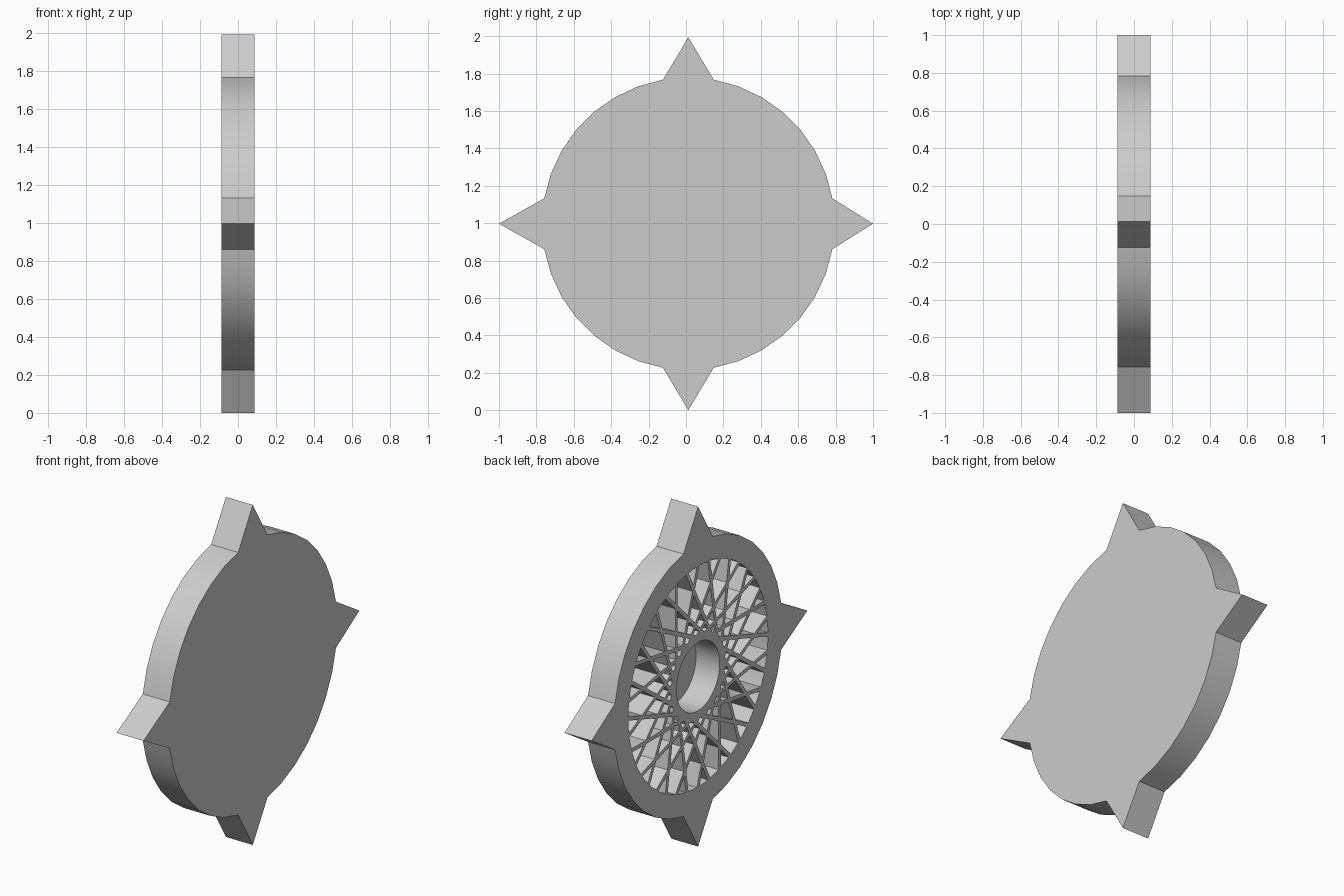
import bpy, bmesh, math
from mathutils import Matrix, Vector

if "Cube" in bpy.data.objects:
    bpy.data.objects.remove(bpy.data.objects["Cube"])

CY, CZ = 0.0125, 0.997           # disc centre
BACK, FLOOR, FRONT = -0.0875, 0.066, 0.0875
HUB_IN, HUB_OUT, POCKET = 0.20, 0.25, 0.647


def prism(name, pts, x0, x1):
    """Extrude a closed (y, z) outline along x."""
    bm = bmesh.new()
    face = bm.faces.new([bm.verts.new((x0, y, z)) for y, z in pts])
    res = bmesh.ops.extrude_face_region(bm, geom=[face])
    verts = [g for g in res["geom"] if isinstance(g, bmesh.types.BMVert)]
    bmesh.ops.translate(bm, verts=verts, vec=(x1 - x0, 0, 0))
    bmesh.ops.recalc_face_normals(bm, faces=bm.faces)
    me = bpy.data.meshes.new(name)
    bm.to_mesh(me)
    bm.free()
    ob = bpy.data.objects.new(name, me)
    bpy.context.collection.objects.link(ob)
    return ob


def circle(r, n):
    return [(CY + r * math.cos(2 * math.pi * i / n),
             CZ + r * math.sin(2 * math.pi * i / n)) for i in range(n)]


def cut(ob, cutter):
    mod = ob.modifiers.new("cut", "BOOLEAN")
    mod.operation = "DIFFERENCE"
    mod.solver = "EXACT"
    mod.object = cutter
    bpy.context.view_layer.objects.active = ob
    bpy.ops.object.modifier_apply(modifier=mod.name)
    bpy.data.objects.remove(cutter)


def smooth(ob):
    bpy.ops.object.select_all(action="DESELECT")
    ob.select_set(True)
    bpy.context.view_layer.objects.active = ob
    bpy.ops.object.shade_smooth_by_angle(angle=math.radians(25))


# disc body: 36-sided outline with four spikes, pocketed from the back
outline = circle(0.782, 36)
outline[0], outline[18] = (1.0, CZ), (-1.0, CZ)
outline[9], outline[27] = (CY, 2 * CZ), (CY, 0.0)
body = prism("spiked_disc", outline, BACK, FRONT)
cut(body, prism("pocket_cutter", circle(POCKET, 72), BACK - 0.1, FLOOR))
smooth(body)

# hub ring
hub = prism("hub_ring", circle(HUB_OUT, 48), BACK, FLOOR)
cut(hub, prism("hub_cutter", circle(HUB_IN, 48), BACK - 0.1, FLOOR + 0.1))
smooth(hub)

# lattice: two mirrored families of straight bars tangent to the hub
N, W = 20, 0.022
bm = bmesh.new()
for side in (1, -1):
    for i in range(N):
        ang = 2 * math.pi * (i + (0.5 if side < 0 else 0)) / N
        s0, s1 = side * 0.103, side * 0.635
        m = (Matrix.Translation((0, CY, CZ)) @ Matrix.Rotation(ang, 4, "X")
             @ Matrix.Translation(((BACK + FLOOR) / 2, HUB_IN, (s0 + s1) / 2))
             @ Matrix.Diagonal((FLOOR - BACK, W, abs(s1 - s0), 1)))
        bmesh.ops.create_cube(bm, size=1, matrix=m)
me = bpy.data.meshes.new("lattice_bars")
bm.to_mesh(me)
bm.free()
bpy.context.collection.objects.link(bpy.data.objects.new("lattice_bars", me))
